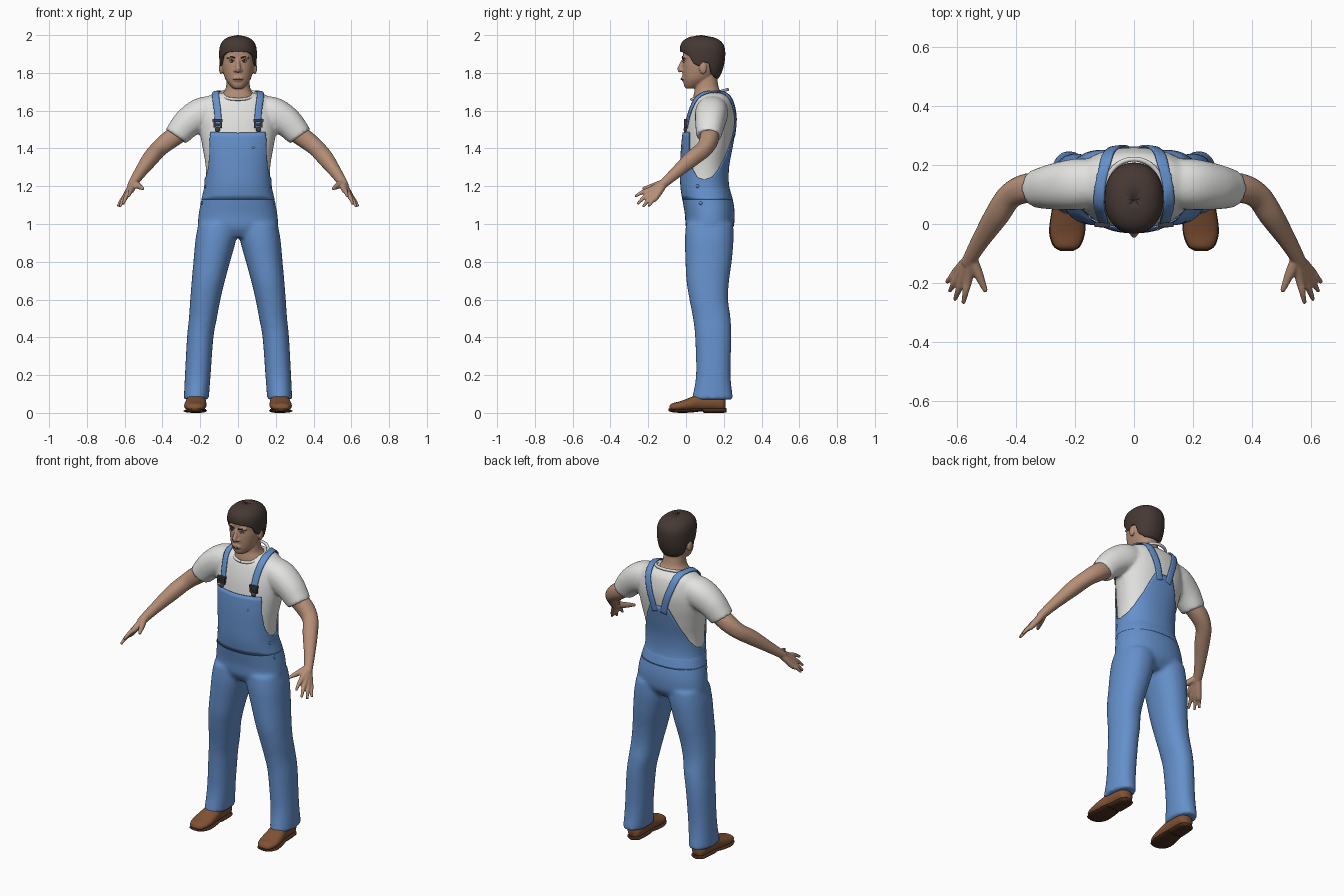
import bpy, bmesh, math
from mathutils import Vector, Matrix
from mathutils.bvhtree import BVHTree

if "Cube" in bpy.data.objects:
    bpy.data.objects.remove(bpy.data.objects["Cube"])


def material(name, rgb):
    m = bpy.data.materials.new(name)
    m.use_nodes = True
    m.diffuse_color = (*rgb, 1)
    m.node_tree.nodes["Principled BSDF"].inputs["Base Color"].default_value = (*rgb, 1)
    return m


DENIM = material("blue denim", (.13, .28, .6))
WHITE = material("white cotton", (.76, .76, .75))
SKIN = material("skin", (.46, .27, .18))
HAIR = material("dark brown hair", (.06, .04, .034))
LEATHER = material("brown leather", (.22, .085, .035))
SOLE = material("dark sole", (.07, .028, .015))
METAL = material("dark metal", (.05, .045, .045))
LIPS = material("lips", (.3, .14, .1))


def smooth(rows, k=6):
    """Catmull-Rom interpolation of equal-length tuples."""
    out = []
    for i in range(len(rows) - 1):
        quad = [rows[max(i - 1, 0)], rows[i], rows[i + 1], rows[min(i + 2, len(rows) - 1)]]
        for s in range(k):
            t = s / k
            out.append(tuple(b + .5 * t * (c - a + t * (2 * a - 5 * b + 4 * c - d
                             + t * (3 * (b - c) + d - a))) for a, b, c, d in zip(*quad)))
    return out + [tuple(rows[-1])]


def lookup(rows, x):
    """Linear lookup by first column; returns the other columns."""
    x = min(max(x, rows[0][0]), rows[-1][0])
    for a, b in zip(rows, rows[1:]):
        if x <= b[0]:
            t = (x - a[0]) / (b[0] - a[0])
            return [p + t * (q - p) for p, q in zip(a[1:], b[1:])]


def power(v, n=2.2):
    return math.copysign(abs(v) ** (2 / n), v)


def loft(bm, rings, seg=32):
    """Closed skin through rings given as centre and two half axes."""
    loops = []
    for c, u, v in rings:
        angles = [math.tau * i / seg for i in range(seg)]
        loops.append([bm.verts.new(c + u * power(math.sin(a)) - v * power(math.cos(a))) for a in angles])
    for a, b in zip(loops, loops[1:]):
        for i in range(seg):
            j = (i + 1) % seg
            bm.faces.new((a[i], a[j], b[j], b[i]))
    bm.faces.new(loops[0][::-1])
    bm.faces.new(loops[-1])


def stack(bm, rows, inset=0):
    """Upright loft from rows of height, half width, front, back and optional centre x."""
    loft(bm, [(Vector((r[4] if len(r) > 4 else 0, (r[2] + r[3]) / 2, r[0])),
               Vector((r[1] - inset, 0, 0)), Vector((0, (r[3] - r[2]) / 2 - inset, 0))) for r in smooth(rows)])


def tube(bm, rows, seg=16):
    """Round limb through rows of x, y, z, radius."""
    pts = smooth(rows, 5)
    rings = []
    for i, p in enumerate(pts):
        d = Vector(pts[min(i + 1, len(pts) - 1)][:3]) - Vector(pts[max(i - 1, 0)][:3])
        q = d.to_track_quat('Z', 'Y')
        rings.append((Vector(p[:3]), q @ Vector((p[3], 0, 0)), q @ Vector((0, p[3], 0))))
    loft(bm, rings, seg)


def ball(bm, centre, size):
    bmesh.ops.create_uvsphere(bm, u_segments=20, v_segments=12, radius=1,
                              matrix=Matrix.Translation(centre) @ Matrix.Diagonal((*size, 1)))


def box(bm, centre, size):
    bmesh.ops.create_cube(bm, size=1, matrix=Matrix.Translation(centre) @ Matrix.Diagonal((*size, 1)))


def finish(name, bm, mat, mirror=False, voxel=0, relax=0, thick=0):
    if not thick:
        bmesh.ops.recalc_face_normals(bm, faces=bm.faces)
    me = bpy.data.meshes.new(name)
    bm.to_mesh(me)
    bm.free()
    me.materials.append(mat)
    ob = bpy.data.objects.new(name, me)
    bpy.context.collection.objects.link(ob)
    bpy.ops.object.select_all(action='DESELECT')
    ob.select_set(True)
    bpy.context.view_layer.objects.active = ob
    bpy.ops.object.shade_smooth_by_angle(angle=math.radians(50))
    if mirror:
        ob.modifiers.new("mirror", 'MIRROR').use_mirror_merge = False
    if thick:
        s = ob.modifiers.new("thickness", 'SOLIDIFY')
        s.thickness, s.offset = thick, -1
    if voxel:
        r = ob.modifiers.new("blend", 'REMESH')
        r.mode, r.voxel_size, r.use_smooth_shade = 'VOXEL', voxel, True
        s = ob.modifiers.new("relax", 'SMOOTH')
        s.factor, s.iterations = .5, relax
    return ob


def on_surface(rows, angle, z):
    w, front, back = lookup(rows, z)
    return Vector((w * power(math.sin(angle)),
                   (front + back) / 2 - (back - front) / 2 * power(math.cos(angle)), z))


def sheet(name, rows, low, high, mat, thick, levels=14, step=3):
    """Garment shell whose lower and upper edges vary with the angle from the front."""
    bm, rows, cols = bmesh.new(), smooth(rows), []
    for deg in range(-180, 180, step):
        a, b = lookup(low, abs(deg))[0], lookup(high, abs(deg))[0]
        cols.append([bm.verts.new(on_surface(rows, math.radians(deg), a + (b - a) * i / levels))
                     for i in range(levels + 1)])
    for c, d in zip(cols, cols[1:] + cols[:1]):
        for i in range(levels):
            bm.faces.new((c[i], d[i], d[i + 1], c[i + 1]))
    return finish(name, bm, mat, thick=thick)


# Torso profile: height, half width, front, back
TORSO = [(.93, .19, .03, .21), (.98, .212, 0, .25), (1.05, .209, -.006, .258), (1.12, .196, -.018, .25),
         (1.2, .179, -.03, .228), (1.3, .179, -.031, .228), (1.4, .195, -.027, .246), (1.5, .212, -.016, .263),
         (1.58, .212, 0, .267), (1.66, .185, .03, .25), (1.695, .13, .07, .218)]

# Shirt with short sleeves
bm = bmesh.new()
stack(bm, TORSO[3:], .008)
for s in (1, -1):
    tube(bm, [(s * .11, .14, 1.6, .08), (s * .19, .135, 1.583, .087), (s * .26, .128, 1.54, .08),
              (s * .31, .122, 1.487, .07), (s * .328, .12, 1.463, .065)], 24)
shirt = finish("shirt", bm, WHITE, voxel=.01, relax=4)

# Shirt collar
bm = bmesh.new()
ring = [math.tau * i / 24 for i in range(25)]
tube(bm, [(.094 * math.sin(a), .125 - .095 * math.cos(a), 1.686 - .026 * math.cos(a), .008) for a in ring], 8)
finish("shirt_collar", bm, WHITE)

# Trousers: hips and both legs blended
bm = bmesh.new()
stack(bm, TORSO[:5])
for s in (1, -1):
    legs = [(.07, .066, .03, .25, .221), (.2, .068, .053, .236, .213), (.4, .07, .048, .24, .2),
            (.5, .074, .037, .236, .186), (.6, .08, .018, .223, .173), (.7, .088, .002, .228, .157),
            (.8, .097, -.003, .242, .139), (.92, .108, -.006, .252, .117), (1.0, .105, 0, .25, .105)]
    stack(bm, [(z, w, f, b, s * x) for z, w, f, b, x in legs])
finish("trousers", bm, DENIM, voxel=.011, relax=5)

# Bib and back panel with curved side openings
sheet("bib", TORSO, [(0, 1.13), (180, 1.13)],
      [(0, 1.483), (39, 1.487), (43, 1.485), (50, 1.38), (62, 1.29), (75, 1.247), (90, 1.235), (108, 1.25),
       (125, 1.29), (145, 1.37), (160, 1.46), (166, 1.5), (180, 1.5)], DENIM, .006)

# Shoulder straps draped over the shirt
bpy.context.view_layer.update()
tree = BVHTree.FromObject(shirt, bpy.context.evaluated_depsgraph_get())
path = [Vector(p) for p in smooth([(.108, -.02, 1.51), (.112, .01, 1.6), (.12, .05, 1.67), (.118, .12, 1.71),
                                   (.1, .2, 1.7), (.075, .25, 1.62), (.05, .27, 1.54), (.03, .27, 1.46)])]
bm, strips = bmesh.new(), []
for i, p in enumerate(path):
    along = path[min(i + 1, len(path) - 1)] - path[max(i - 1, 0)]
    side = along.cross(tree.find_nearest(p)[1]).normalized()
    row = []
    for k in (-1, -.5, 0, .5, 1):
        hit, normal = tree.find_nearest(p + side * .019 * k)[:2]
        row.append(bm.verts.new(hit + normal * .011))
    strips.append(row)
for a, b in zip(strips, strips[1:]):
    for i in range(4):
        bm.faces.new((a[i], a[i + 1], b[i + 1], b[i]))
finish("shoulder_straps", bm, DENIM, mirror=True, thick=.007)

# Strap buckles, rivets and bib button
front = on_surface(smooth(TORSO), math.radians(32), 1.5).y
bm = bmesh.new()
box(bm, (.108, front - .006, 1.548), (.052, .016, .014))
box(bm, (.108, front - .006, 1.525), (.044, .016, .012))
for x in (.09, .126):
    box(bm, (x, front - .006, 1.532), (.009, .014, .04))
ball(bm, (.108, front - .008, 1.5), (.014, .008, .014))
finish("strap_buckles", bm, METAL, mirror=True)
bm = bmesh.new()
for z in (1.2, 1.11):
    p = on_surface(smooth(TORSO), math.radians(75), z)
    ball(bm, p, (.006, .009, .009))
finish("side_buttons", bm, DENIM, mirror=True)
bm = bmesh.new()
ball(bm, on_surface(smooth(TORSO), math.radians(22), 1.405), (.007, .004, .005))
finish("bib_button", bm, WHITE)

# Arms and hands
bm = bmesh.new()
tube(bm, [(.28, .125, 1.5, .05), (.36, .122, 1.447, .05), (.42, .095, 1.397, .044), (.465, .03, 1.345, .042),
          (.52, -.055, 1.27, .031), (.552, -.11, 1.222, .025), (.565, -.135, 1.2, .022)], 20)
wrist = (.553, -.112, 1.22, .02)
for knuckle, tip in [((.563, -.187, 1.182), (.579, -.27, 1.145)), ((.58, -.185, 1.165), (.608, -.258, 1.105)),
                     ((.592, -.174, 1.151), (.626, -.228, 1.09)), ((.6, -.16, 1.14), (.636, -.198, 1.093))]:
    middle = [(a + b) / 2 for a, b in zip(knuckle, tip)]
    tube(bm, [wrist, (*knuckle, .016), (*middle[:2], middle[2] + .006, .0115), (*tip, .007)], 12)
tube(bm, [wrist, (.53, -.165, 1.203, .017), (.515, -.2, 1.194, .0125), (.502, -.23, 1.186, .008)], 12)
finish("arms", bm, SKIN, mirror=True, voxel=.005, relax=3)

# Head, neck, nose and ears
bm = bmesh.new()
stack(bm, [(1.64, .1, .035, .215), (1.68, .088, .04, .2), (1.71, .068, .046, .178),
           (1.75, .061, .05, .168), (1.79, .06, .05, .165)])
stack(bm, [(1.718, .025, -.002, .05), (1.735, .044, -.011, .09), (1.765, .066, -.015, .13),
           (1.8, .078, -.018, .165), (1.84, .086, -.018, .185), (1.87, .087, -.016, .19),
           (1.92, .088, -.015, .19), (1.96, .07, .01, .16), (1.98, .03, .04, .12)])
tube(bm, [(0, -.01, 1.875, .009), (0, -.024, 1.845, .011), (0, -.033, 1.818, .014), (0, -.026, 1.806, .009)], 12)
ball(bm, (0, -.012, 1.77), (.028, .013, .016))
for s in (1, -1):
    ball(bm, (s * .014, -.022, 1.813), (.01, .011, .008))
    ball(bm, (s * .034, -.005, 1.882), (.025, .015, .008))
    ball(bm, (s * .091, .09, 1.825), (.01, .02, .032))
finish("head", bm, SKIN, voxel=.005, relax=3)

# Facial features
bm = bmesh.new()
ball(bm, (.033, -.008, 1.861), (.014, .008, .006))
finish("eyes", bm, WHITE, mirror=True)
bm = bmesh.new()
ball(bm, (.033, -.0135, 1.861), (.006, .004, .006))
tube(bm, [(.013, -.018, 1.878, .003), (.034, -.018, 1.885, .004), (.057, -.006, 1.879, .002)], 8)
tube(bm, [(.018, -.013, 1.863, .0015), (.033, -.015, 1.868, .002), (.048, -.008, 1.863, .0015)], 8)
finish("irises_and_eyebrows", bm, HAIR, mirror=True)
bm = bmesh.new()
tube(bm, [(-.026, -.013, 1.765, .002), (0, -.023, 1.768, .0055), (.026, -.013, 1.765, .002)], 8)
finish("mouth", bm, LIPS)

# Short hair cap with a lower nape
sheet("hair", [(1.765, .07, 0, .168), (1.8, .089, -.01, .188), (1.85, .097, -.022, .203), (1.9, .1, -.031, .208),
               (1.94, .096, -.031, .203), (1.97, .08, -.015, .182), (1.99, .05, .02, .142), (2.0, .002, .078, .082)],
      [(0, 1.914), (35, 1.908), (55, 1.89), (66, 1.85), (80, 1.835), (90, 1.858), (104, 1.85),
       (115, 1.795), (140, 1.772), (180, 1.77)], [(0, 2.0), (180, 2.0)], HAIR, .012, 20)


# Shoes: uppers and soles lofted from toe to heel
def shoe(name, rows, mat):
    bm = bmesh.new()
    loft(bm, [(Vector((x, y, (lo + hi) / 2)), Vector((w, 0, 0)), Vector((0, 0, (hi - lo) / 2)))
              for y, x, w, lo, hi in smooth(rows)], 24)
    finish(name, bm, mat, mirror=True)


shoe("shoe_uppers", [(-.088, .228, .018, .018, .035), (-.075, .228, .042, .012, .05), (-.03, .227, .058, .01, .062),
                     (.03, .224, .057, .01, .085), (.08, .22, .05, .01, .105), (.15, .217, .047, .01, .105),
                     (.195, .216, .04, .01, .09), (.21, .216, .018, .02, .07)], LEATHER)
shoe("shoe_soles", [(-.092, .228, .02, .01, .024), (-.075, .228, .046, .004, .022), (-.03, .227, .061, 0, .02),
                    (.03, .224, .058, .002, .022), (.085, .22, .051, .008, .026), (.1, .219, .05, 0, .026),
                    (.19, .216, .044, 0, .026), (.214, .216, .02, .003, .026)], SOLE)
